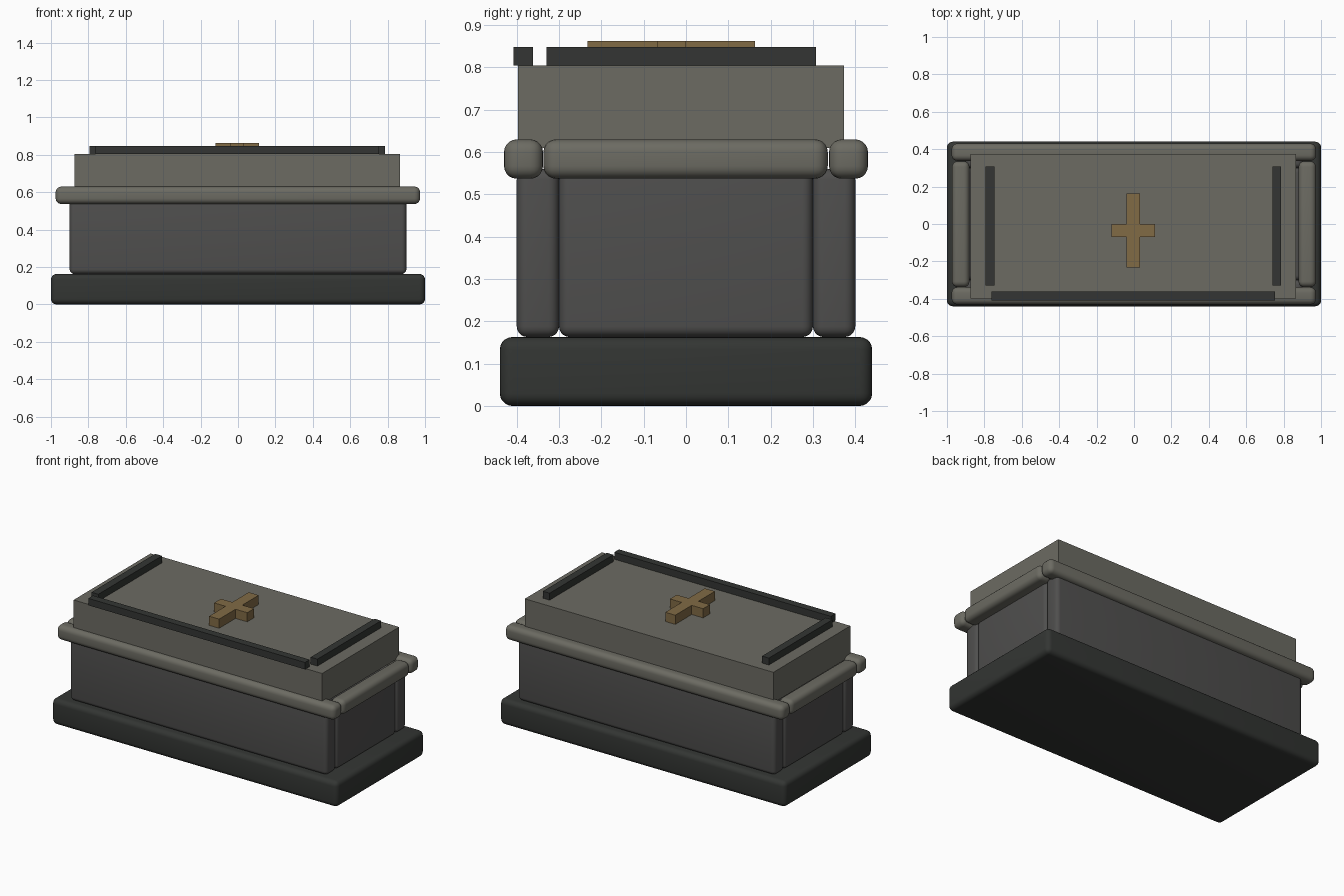
import bpy

if "Cube" in bpy.data.objects:
    bpy.data.objects.remove(bpy.data.objects["Cube"])


def material(name, rgb):
    m = bpy.data.materials.new(name)
    m.diffuse_color = (*rgb, 1)
    m.use_nodes = True
    m.node_tree.nodes["Principled BSDF"].inputs["Base Color"].default_value = m.diffuse_color
    return m


DARK = material("dark_stone", (0.033, 0.036, 0.033))
MID = material("mid_stone", (0.078, 0.077, 0.075))
LIGHT = material("light_stone", (0.15, 0.147, 0.123))
BRASS = material("aged_brass", (0.22, 0.145, 0.06))


def box(name, x, y, z, mat, bevel=0.0):
    """Box from (min, max) ranges, optionally with rounded edges."""
    centre = [(a + b) / 2 for a, b in (x, y, z)]
    bpy.ops.mesh.primitive_cube_add(size=1, location=centre)
    ob = bpy.context.object
    ob.name = name
    ob.scale = [b - a for a, b in (x, y, z)]
    bpy.ops.object.transform_apply(location=False, rotation=False, scale=True)
    ob.data.materials.append(mat)
    if bevel:
        mod = ob.modifiers.new("rounding", "BEVEL")
        mod.width = bevel
        mod.segments = 5
        bpy.ops.object.modifier_apply(modifier=mod.name)
        bpy.ops.object.shade_smooth_by_angle()
    return ob


# Plinth
box("plinth", (-1, 1), (-0.44, 0.44), (0, 0.163), DARK, 0.03)

# Chest walls and rim rails, in front/back and left/right pairs
for s, long_side, end in ((-1, "front", "left"), (1, "back", "right")):
    def span(a, b):
        return tuple(sorted((s * a, s * b)))

    box(long_side + "_wall", (-0.9, 0.9), span(0.3, 0.4), (0.163, 0.56), MID, 0.025)
    box(end + "_wall", span(0.8, 0.9), (-0.3, 0.3), (0.163, 0.56), MID, 0.025)
    box(long_side + "_rail", (-0.975, 0.973), span(0.338, 0.43), (0.537, 0.63), LIGHT, 0.03)
    box(end + "_rail", span(0.88, 0.973), (-0.337, 0.335), (0.537, 0.63), LIGHT, 0.03)

# Lid slab, pushed slightly off centre
box("lid", (-0.873, 0.867), (-0.397, 0.373), (0.61, 0.804), LIGHT)

# Raised strips on the lid (none along the back)
STRIP_Z = (0.804, 0.848)
box("left_strip", (-0.795, -0.747), (-0.33, 0.307), STRIP_Z, DARK)
box("right_strip", (0.74, 0.787), (-0.33, 0.307), STRIP_Z, DARK)
box("front_strip", (-0.762, 0.755), (-0.408, -0.361), STRIP_Z, DARK)

# Cross ornament
CROSS_Z = (0.804, 0.862)
box("cross_upright", (-0.039, 0.031), (-0.233, 0.163), CROSS_Z, BRASS)
box("cross_left_arm", (-0.119, -0.039), (-0.069, -0.001), CROSS_Z, BRASS)
box("cross_right_arm", (0.031, 0.113), (-0.069, -0.001), CROSS_Z, BRASS)
